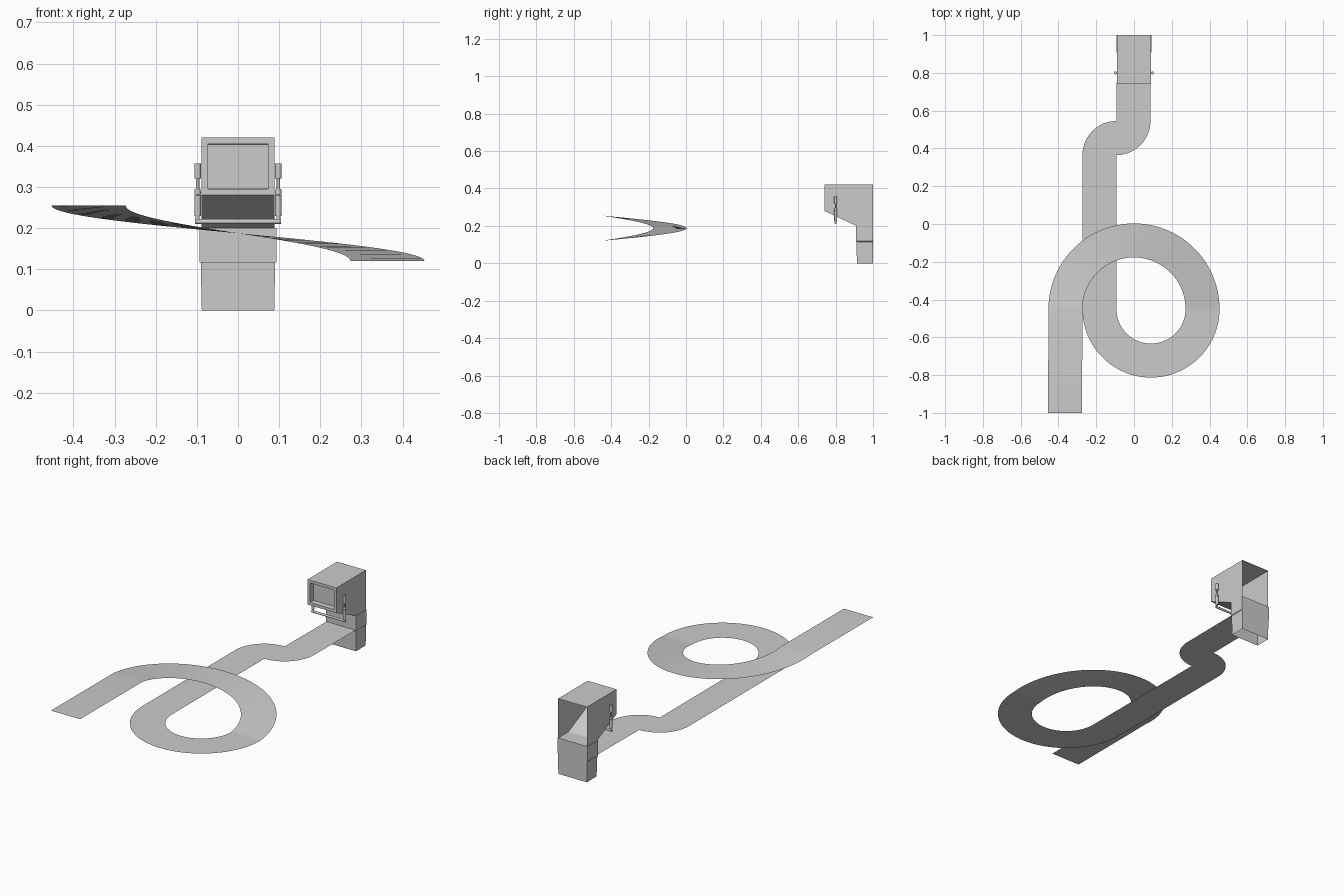
import bpy, bmesh, math
from mathutils import Vector

if "Cube" in bpy.data.objects:
    bpy.data.objects.remove(bpy.data.objects["Cube"])

grey = bpy.data.materials.new("light grey")
grey.diffuse_color = (0.6, 0.6, 0.6, 1)
grey.use_nodes = True
grey.node_tree.nodes["Principled BSDF"].inputs["Base Color"].default_value = grey.diffuse_color


def make(name, bm, smooth=False):
    me = bpy.data.meshes.new(name)
    bm.to_mesh(me)
    bm.free()
    ob = bpy.data.objects.new(name, me)
    bpy.context.collection.objects.link(ob)
    me.materials.append(grey)
    if smooth:
        bpy.context.view_layer.objects.active = ob
        ob.select_set(True)
        bpy.ops.object.shade_smooth_by_angle(angle=math.radians(35))
        ob.select_set(False)
    return ob


# Belt: a thin ribbon, given as rows of (left edge, right edge)
rows = []


def straight(xa, xb, y, z):
    rows.append(((xa, y, z), (xb, y, z)))


def bend(cx, cy, a0, a1, ra, rb, z0, z1, n):
    for i in range(n + 1):
        t = i / n
        a = math.radians(a0 + (a1 - a0) * t)
        z = z0 + (z1 - z0) * t
        rows.append(tuple((cx + r * math.cos(a), cy + r * math.sin(a), z) for r in (ra, rb)))


HI, LO = 0.255, 0.12
straight(-0.455, -0.275, -1.0, HI)
bend(0, -0.45, 180, 0, 0.453, 0.273, HI, LO, 48)         # falling half turn
bend(0.09, -0.45, 0, -180, 0.363, 0.183, LO, LO, 48)     # level half turn
bend(-0.093, 0.365, 180, 90, 0.18, 0, LO, LO, 20)        # S bend
bend(-0.093, 0.545, -90, 0, 0, 0.18, LO, LO, 20)
straight(-0.09, 0.09, 0.912, LO)

bm = bmesh.new()
vs = [[bm.verts.new(p) for p in r] for r in rows]
for p, q in zip(vs, vs[1:]):
    bm.faces.new((p[0], p[1], q[1], q[0]))
bmesh.ops.remove_doubles(bm, verts=bm.verts, dist=0.0005)
bm.normal_update()
for f in bm.faces:
    if f.normal.z < 0:
        f.normal_flip()
make("belt", bm, True)

# Hood: side profile pulled across x, open at the back, with a recessed front panel
prof = [(0.91, 0.2), (0.74, 0.28), (0.74, 0.42), (1.0, 0.42), (1.0, 0.2)]
bm = bmesh.new()
L = [bm.verts.new((-0.089, y, z)) for y, z in prof]
R = [bm.verts.new((0.089, y, z)) for y, z in prof]
bm.faces.new(L[::-1])
bm.faces.new(R)
walls = [bm.faces.new((L[i], L[i + 1], R[i + 1], R[i])) for i in range(3)]
bmesh.ops.recalc_face_normals(bm, faces=bm.faces)
front = walls[1]
bmesh.ops.inset_individual(bm, faces=[front], thickness=0.022)
bmesh.ops.inset_individual(bm, faces=[front], thickness=0.001)
bmesh.ops.translate(bm, verts=front.verts, vec=(0, 0.03, 0))
make("hood", bm)

# Pedestal: tapered box with a wider collar, open underneath
bm = bmesh.new()
rings = []
for hx, y0, z in ((0.088, 0.914, 0), (0.0905, 0.911, 0.115), (0.093, 0.909, 0.118), (0.093, 0.909, 0.2)):
    rings.append([bm.verts.new((x, y, z)) for x, y in ((-hx, y0), (hx, y0), (hx, 1.0), (-hx, 1.0))])
for a, b in zip(rings, rings[1:]):
    for i in range(4):
        j = (i + 1) % 4
        bm.faces.new((a[i], a[j], b[j], b[i]))
bm.faces.new(rings[-1])
make("pedestal", bm)


def rod(bm, a, b, r0, r1, n=12):
    a, b = Vector(a), Vector(b)
    d = b - a
    m = d.to_track_quat('Z', 'Y').to_matrix().to_4x4()
    m.translation = (a + b) / 2
    bmesh.ops.create_cone(bm, cap_ends=True, segments=n, radius1=r0, radius2=r1, depth=d.length, matrix=m)


# Side arms: lower sleeve, thin rod and upper cap
for s, side in ((-1, "left"), (1, "right")):
    bm = bmesh.new()
    x, y = s * 0.098, 0.8
    for z0, z1, r0, r1 in ((0.215, 0.235, 0.005, 0.005), (0.23, 0.28, 0.008, 0.008),
                           (0.282, 0.295, 0.008, 0.007), (0.275, 0.325, 0.004, 0.004),
                           (0.32, 0.357, 0.008, 0.008)):
        rod(bm, (x, y, z0), (x, y, z1), r0, r1)
    make(side + "_arm", bm, True)

# Cross bar joining the arms under the hood
bm = bmesh.new()
rod(bm, (-0.104, 0.8, 0.216), (0.104, 0.8, 0.216), 0.006, 0.006)
make("cross_bar", bm, True)
